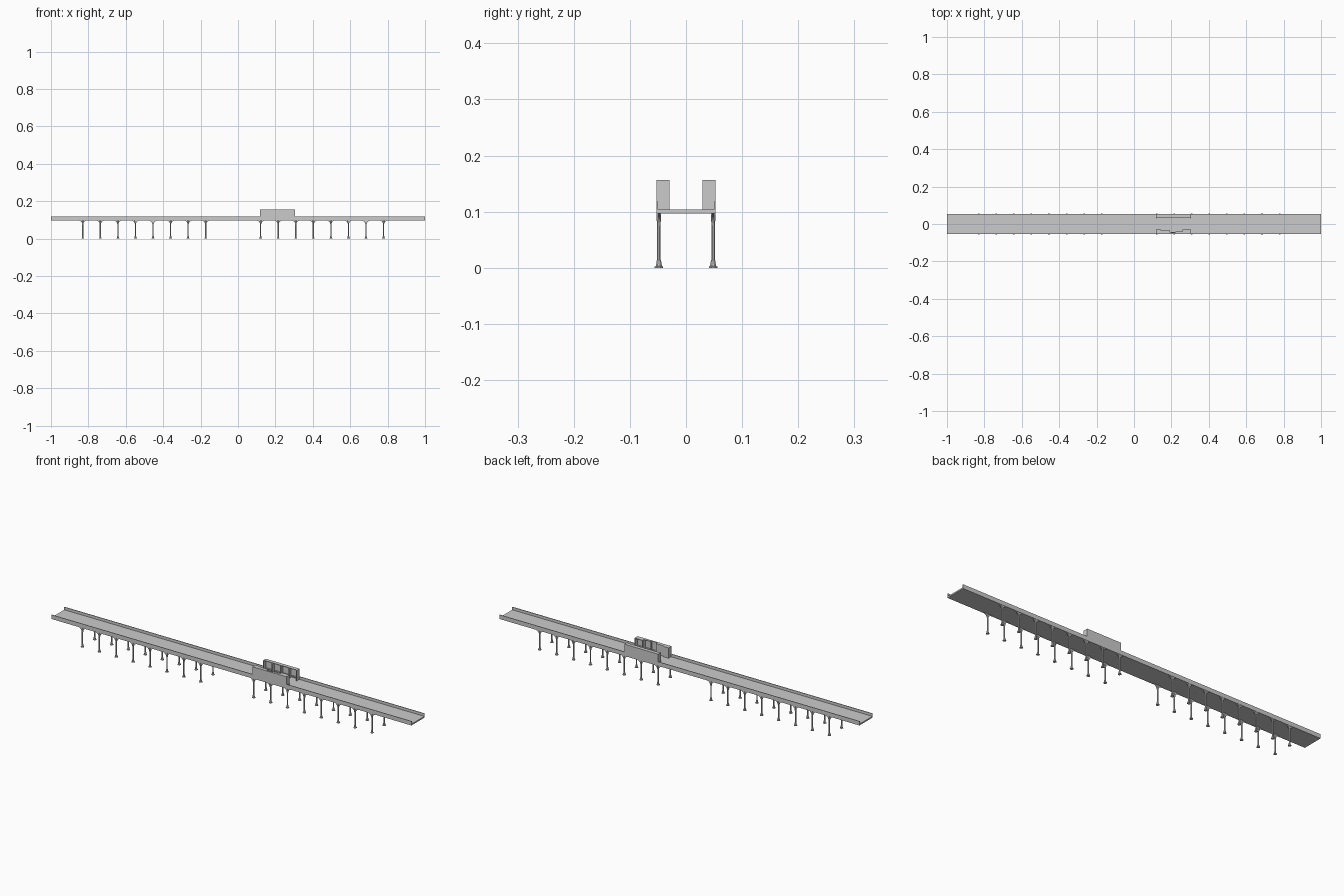
import bpy, bmesh, math
from mathutils import Vector

if "Cube" in bpy.data.objects:
    bpy.data.objects.remove(bpy.data.objects["Cube"])


def finish(name, bm):
    bmesh.ops.recalc_face_normals(bm, faces=bm.faces)
    me = bpy.data.meshes.new(name)
    bm.to_mesh(me)
    bm.free()
    ob = bpy.data.objects.new(name, me)
    bpy.context.collection.objects.link(ob)
    return ob


def add_box(bm, x0, x1, y0, y1, z0, z1):
    geo = bmesh.ops.create_cube(bm, size=1)
    for v in geo["verts"]:
        v.co = Vector(((x0 + x1) / 2 + v.co.x * (x1 - x0),
                       (y0 + y1) / 2 + v.co.y * (y1 - y0),
                       (z0 + z1) / 2 + v.co.z * (z1 - z0)))


def boxes(name, items):
    bm = bmesh.new()
    for b in items:
        add_box(bm, *b)
    return finish(name, bm)


def extrude_profile(bm, pts, y0, y1):
    # pts are x, z pairs, extruded along y
    face = bm.faces.new([bm.verts.new((x, y0, z)) for x, z in pts])
    ext = bmesh.ops.extrude_face_region(bm, geom=[face])
    for v in ext["geom"]:
        if isinstance(v, bmesh.types.BMVert):
            v.co.y = y1


# Deck with low parapets
boxes("bridge_deck", [(-1, 1, -0.052, 0.052, 0.097, 0.104)])
for side, s in (("front", -1), ("back", 1)):
    y0, y1 = sorted((s * 0.0525, s * 0.0495))
    boxes(side + "_parapet", [(-1, 1, y0, y1, 0.097, 0.118)])

# Columns: stepped foot, slim shaft, capital and curved brackets
COL_Y = 0.0483
SECTION = [(0.0082, 0), (0.0082, 0.002), (0.006, 0.003), (0.0042, 0.013),
           (0.0034, 0.014), (0.0034, 0.082), (0.0044, 0.084), (0.0044, 0.098)]
SIDES = 8


def column(name, cx, cy):
    bm = bmesh.new()
    rings = []
    for r, z in SECTION:
        rings.append([bm.verts.new((
            cx + r * math.cos(math.tau * (i + 0.5) / SIDES),
            cy + r * math.sin(math.tau * (i + 0.5) / SIDES), z))
            for i in range(SIDES)])
    for a, b in zip(rings, rings[1:]):
        for i in range(SIDES):
            j = (i + 1) % SIDES
            bm.faces.new((a[i], a[j], b[j], b[i]))
    bm.faces.new(rings[0])
    bm.faces.new(rings[-1])
    for s in (-1, 1):
        r, n = 0.021, 6
        arc = [(cx + s * (0.003 + r - r * math.cos(t)), 0.0755 + r * math.sin(t))
               for t in (math.pi / 2 * k / n for k in range(n + 1))]
        pts = [(cx, 0.0755)] + arc + [(cx + s * (0.003 + r), 0.098), (cx, 0.098)]
        extrude_profile(bm, pts, cy - 0.002, cy + 0.002)
    finish(name, bm)


for start in (-0.83, 0.121):
    for i in range(8):
        for side, s in (("front", -1), ("back", 1)):
            column(side + "_column", start + i * 0.0939, s * COL_Y)

# Platform shelters: outer wall, end walls, roof, dividers
X0, X1, TOP = 0.118, 0.306, 0.156
INNER, OUTER = 0.029, 0.0525
T = 0.003


def shelter(name, s, items):
    out = []
    for x0, x1, a, b, z0, z1 in items:
        y0, y1 = sorted((s * a, s * b))
        out.append((x0, x1, y0, y1, z0, z1))
    boxes(name, out)


for side, s in (("front", -1), ("back", 1)):
    shelter(side + "_shelter_wall", s, [(X0, X1, OUTER - T, OUTER, 0.097, TOP)])
    shelter(side + "_shelter_ends", s, [
        (X0, X0 + T, INNER, OUTER - T, 0.104, TOP),
        (X1 - T, X1, INNER, OUTER - T, 0.104, TOP)])

# Back shelter: continuous roof and four open bays
shelter("back_shelter_roof", 1, [(X0, X1, 0.034, OUTER, TOP - T, TOP)])
step = (X1 - X0) / 4
shelter("back_shelter_dividers", 1, [
    (X0 + step * k - 0.002, X0 + step * k + 0.002, 0.034, OUTER, 0.104, TOP - T)
    for k in (1, 2, 3)])
shelter("back_shelter_benches", 1, [
    (X0 + step * k + 0.008, X0 + step * (k + 1) - 0.008, 0.042, OUTER - T, 0.111, 0.114)
    for k in range(4)])

# Front shelter: closed booth, shallow middle bay, deep end bay
shelter("front_booth", -1, [
    (X0 + T, 0.145, INNER + 0.001, OUTER, 0.104, TOP),
    (0.145, 0.192, 0.035, OUTER, 0.104, TOP)])
shelter("front_shelter_roof", -1, [
    (0.192, 0.225, 0.046, OUTER, TOP - T, TOP),
    (0.225, 0.262, 0.041, OUTER, TOP - T, TOP),
    (0.262, X1, INNER, OUTER, TOP - T, TOP)])
shelter("front_shelter_dividers", -1, [
    (0.223, 0.227, 0.041, OUTER, 0.104, TOP - T),
    (0.260, 0.264, INNER, OUTER, 0.104, TOP - T)])
shelter("front_shelter_benches", -1, [
    (0.198, 0.220, 0.042, OUTER - T, 0.111, 0.114),
    (0.230, 0.257, 0.042, OUTER - T, 0.111, 0.114),
    (0.269, 0.298, 0.042, OUTER - T, 0.111, 0.114)])
